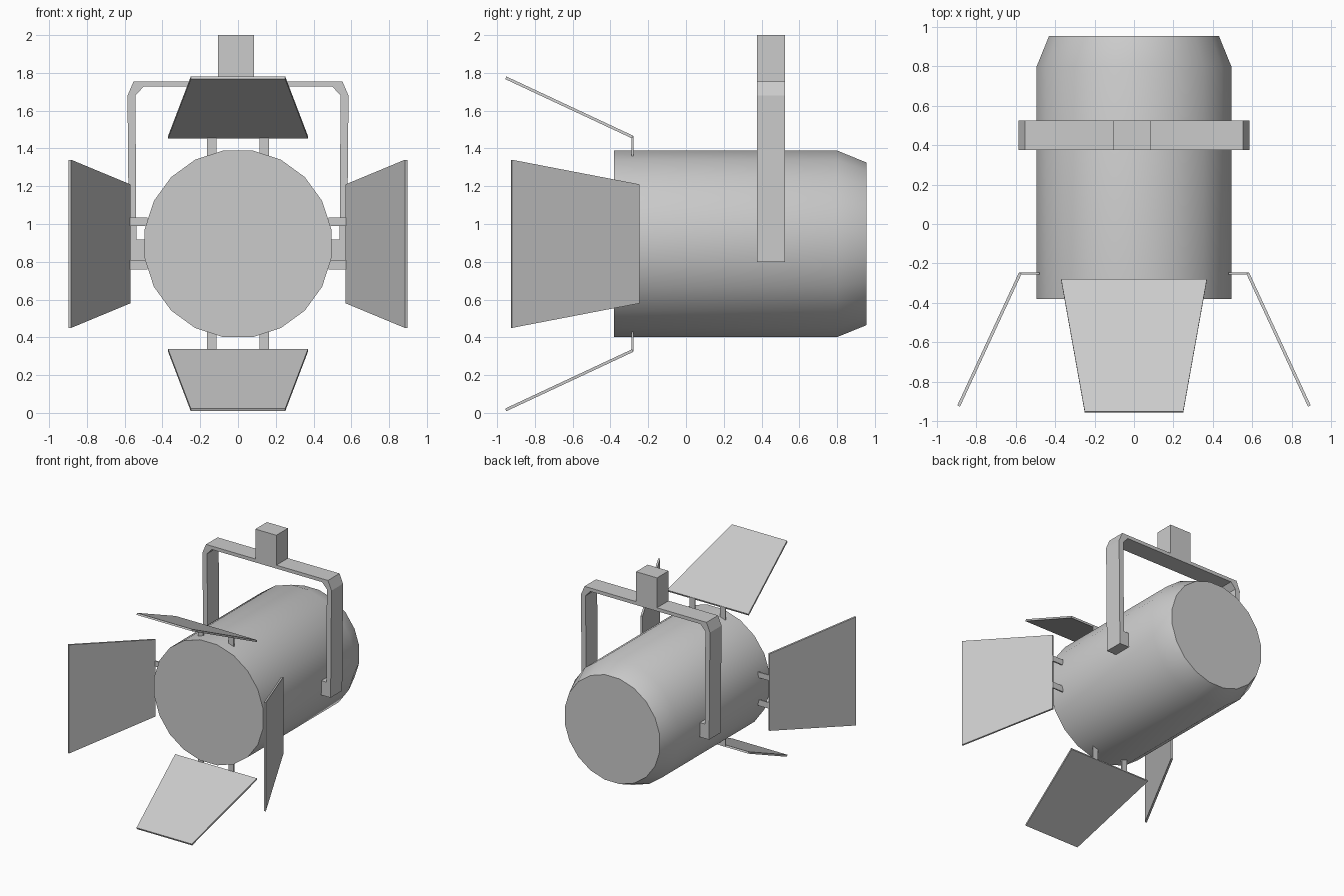
import bpy, bmesh
from math import radians
from mathutils import Vector, Matrix

if "Cube" in bpy.data.objects:
    bpy.data.objects.remove(bpy.data.objects["Cube"])

CZ = 0.895  # height of the lamp axis


def finish(name, bm):
    bmesh.ops.recalc_face_normals(bm, faces=bm.faces)
    me = bpy.data.meshes.new(name)
    bm.to_mesh(me)
    bm.free()
    ob = bpy.data.objects.new(name, me)
    bpy.context.collection.objects.link(ob)
    return ob


def prism(name, pts, vec):
    """Extrude a polygon along vec."""
    bm = bmesh.new()
    face = bm.faces.new([bm.verts.new(p) for p in pts])
    ext = bmesh.ops.extrude_face_region(bm, geom=[face], use_keep_orig=True)
    moved = [e for e in ext["geom"] if isinstance(e, bmesh.types.BMVert)]
    bmesh.ops.translate(bm, verts=moved, vec=Vector(vec))
    return finish(name, bm)


def box(name, x, y, z):
    pts = [(x[0], y[0], z[0]), (x[1], y[0], z[0]), (x[1], y[0], z[1]), (x[0], y[0], z[1])]
    return prism(name, pts, (0, y[1] - y[0], 0))


# Lamp housing: 20-sided drum with a tapered back end
bm = bmesh.new()
bmesh.ops.create_cone(bm, cap_ends=True, segments=20, radius1=0.5, radius2=0.5, depth=1.18)
bmesh.ops.rotate(bm, verts=bm.verts, matrix=Matrix.Rotation(radians(9), 3, "Z"))
bmesh.ops.rotate(bm, verts=bm.verts, matrix=Matrix.Rotation(radians(-90), 3, "X"))
bmesh.ops.translate(bm, verts=bm.verts, vec=(0, 0.21, CZ))
back = max(bm.faces, key=lambda f: f.calc_center_median().y)
# turn the rim so flats lie at top, bottom and both sides
top = max(v.co.z for v in bm.verts)
if top > CZ + 0.498:
    bmesh.ops.rotate(bm, verts=bm.verts, cent=(0, 0, CZ), matrix=Matrix.Rotation(radians(9), 3, "Y"))
ext = bmesh.ops.extrude_face_region(bm, geom=[back])
for v in ext["geom"]:
    if isinstance(v, bmesh.types.BMVert):
        v.co = (v.co.x * 0.872, 0.955, CZ + (v.co.z - CZ) * 0.872)
if back.is_valid:
    bmesh.ops.delete(bm, geom=[back], context="FACES_ONLY")
housing = finish("lamp_housing", bm)
bpy.context.view_layer.objects.active = housing
housing.select_set(True)
bpy.ops.object.shade_smooth_by_angle(angle=radians(30))

# Yoke: bent strap with feet turned in to the housing
half = [(0.49, 0.80), (0.577, 0.80), (0.585, 1.68), (0.553, 1.755)]
inner = [(0.50, 1.727), (0.543, 1.68), (0.538, 0.918), (0.49, 0.918)]
outline = half + [(-x, z) for x, z in reversed(half)]
outline += [(-x, z) for x, z in reversed(inner)] + inner
prism("yoke", [(x, 0.375, z) for x, z in outline], (0, 0.15, 0))

# Hanging block on top of the yoke
box("hanging_block", (-0.105, 0.085), (0.375, 0.525), (1.75, 2.0))

# Barn doors with their hinge tabs, mirrored in pairs
for s, side, vert in ((1, "right", "top"), (-1, "left", "bottom")):
    xa, xb = s * 0.57, s * 0.883
    prism(side + "_barn_door",
          [(xa, -0.252, 0.58), (xb, -0.927, 0.45), (xb, -0.927, 1.34), (xa, -0.252, 1.21)],
          (s * 0.014, 0.006, 0))
    za, zb = CZ + s * 0.558, CZ + s * 0.872
    prism(vert + "_barn_door",
          [(-0.37, -0.285, za), (0.37, -0.285, za), (0.25, -0.957, zb), (-0.25, -0.957, zb)],
          (0, 0.006, s * 0.014))
    for i, (z0, z1) in enumerate(((0.76, 0.81), (0.99, 1.035))):
        box(f"{side}_hinge_tab_{i}", sorted((s * 0.48, s * 0.58)), (-0.256, -0.246), (z0, z1))
    for i, t in enumerate((-1, 1)):
        box(f"{vert}_hinge_tab_{i}", sorted((t * 0.115, t * 0.163)), (-0.288, -0.278),
            sorted((CZ + s * 0.465, CZ + s * 0.57)))
